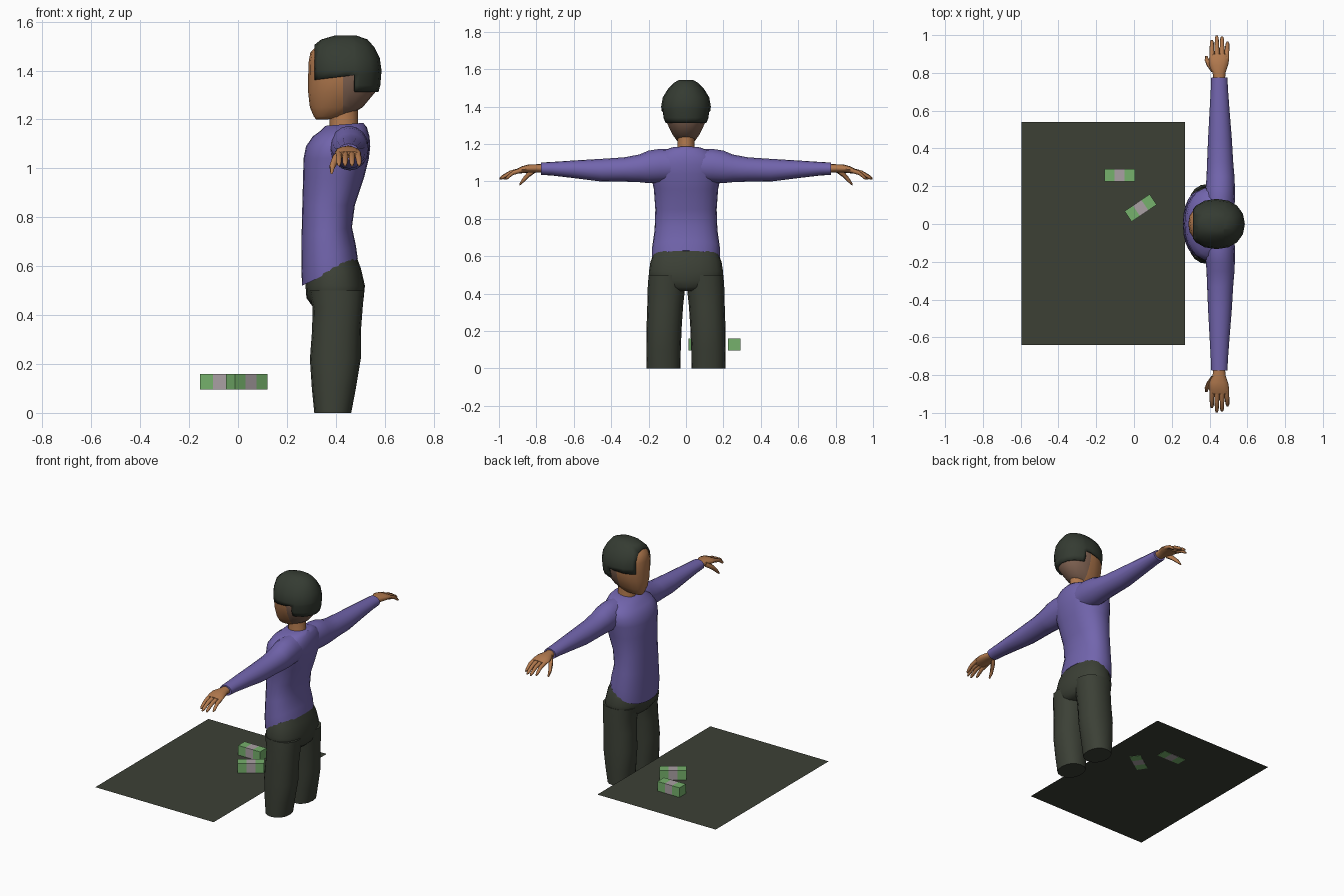
import bpy, bmesh, math
from mathutils import Vector, Matrix


def material(name, rgb):
    m = bpy.data.materials.new(name)
    m.diffuse_color = (*rgb, 1)
    return m


PURPLE = material("purple_knit", (.168, .130, .420))
TROUSER = material("dark_olive_cloth", (.045, .052, .037))
HAIR = material("dark_hair", (.035, .044, .032))
MAT = material("olive_mat", (.045, .051, .036))
SKIN = material("warm_skin", (.44, .19, .075))
NAPE = material("dull_skin", (.22, .125, .085))
GREEN = material("note_green", (.18, .44, .15))
BAND = material("paper_band", (.40, .35, .37))


def finish(name, bm, mats, angle=40):
    bmesh.ops.recalc_face_normals(bm, faces=bm.faces)
    me = bpy.data.meshes.new(name)
    bm.to_mesh(me)
    bm.free()
    for m in mats:
        me.materials.append(m)
    me.shade_smooth()
    me.set_sharp_from_angle(angle=math.radians(angle))
    ob = bpy.data.objects.new(name, me)
    bpy.context.collection.objects.link(ob)
    return ob


def loft(rings, n=16, power=1.0):
    """Skin a closed tube through rings of (centre, half axis u, half axis v)."""
    bm = bmesh.new()
    loops = []
    for c, u, v in rings:
        loop = []
        for i in range(n):
            a = 2 * math.pi * i / n
            ca, sa = math.cos(a), math.sin(a)
            ca = math.copysign(abs(ca) ** power, ca)
            sa = math.copysign(abs(sa) ** power, sa)
            loop.append(bm.verts.new(Vector(c) + Vector(u) * ca + Vector(v) * sa))
        loops.append(loop)
    for a, b in zip(loops, loops[1:]):
        for i in range(n):
            j = (i + 1) % n
            bm.faces.new((a[i], a[j], b[j], b[i]))
    bm.faces.new(loops[0])
    bm.faces.new(loops[-1])
    return bm


def upright(rows, y=0):
    """Rows of (z, front x, back x, half width, rise towards the back)."""
    return [(((f + b) / 2, y, z), ((b - f) / 2, 0, t), (0, w, 0))
            for z, f, b, w, t in rows]


# Torso of the jumper, hem dips at the front
finish("jumper_body", loft(upright([
    (.575, .262, .490, .182, .055), (.64, .259, .482, .182, .045),
    (.74, .260, .466, .168, .02), (.85, .263, .478, .164, 0),
    (.96, .266, .515, .172, 0), (1.04, .268, .535, .190, 0),
    (1.09, .278, .541, .195, 0), (1.13, .305, .538, .175, 0),
    (1.16, .335, .527, .130, .008), (1.18, .357, .512, .078, .006)]),
    24, .88), [PURPLE], 50)

# Hips and seat of the trousers
finish("trouser_hips", loft(upright([
    (.415, .34, .485, .07, 0), (.435, .305, .505, .15, 0),
    (.47, .280, .514, .198, 0), (.52, .276, .519, .198, 0),
    (.57, .280, .503, .190, .02), (.60, .285, .486, .178, .035)]),
    20, .85), [TROUSER], 60)

for s, side in ((-1, "left"), (1, "right")):
    # Trouser leg
    leg = [(0, .312, .463, .120, .090), (.10, .302, .482, .120, .092),
           (.22, .294, .502, .117, .094), (.34, .303, .503, .111, .096),
           (.43, .305, .510, .105, .100), (.50, .290, .516, .100, .100)]
    finish(side + "_trouser_leg", loft(
        [(((f + b) / 2, s * y, z), ((b - f) / 2, 0, 0), (0, w, 0))
         for z, f, b, y, w in leg], 16, .9), [TROUSER], 50)

    # Limbs along y: rows of (x, y, z, half x, half z)
    def limb(name, rows, mat, n=8):
        finish(name, loft([((x, s * y, z), (rx, 0, 0), (0, 0, rz))
                           for x, y, z, rx, rz in rows], n), [mat], 55)

    # Sleeve
    limb(side + "_sleeve", [
        (.455, .06, 1.085, .075, .088), (.455, .14, 1.084, .080, .090),
        (.457, .20, 1.078, .077, .087), (.458, .25, 1.070, .074, .074),
        (.456, .33, 1.064, .069, .065), (.455, .45, 1.060, .063, .061),
        (.453, .60, 1.065, .053, .047), (.452, .72, 1.068, .045, .036),
        (.452, .775, 1.068, .043, .033)], PURPLE, 16)
    # Palm
    limb(side + "_hand", [
        (.452, .76, 1.070, .030, .024), (.450, .80, 1.070, .034, .022),
        (.448, .84, 1.069, .050, .022), (.450, .875, 1.063, .054, .019),
        (.453, .90, 1.056, .048, .014)], SKIN, 12)
    # Fingers, drooping towards the tips
    for k, (x0, x1, tip) in enumerate(((.413, .412, .975), (.440, .438, .998),
                                       (.466, .466, .993), (.490, .495, .965))):
        mid = (.885 + tip) / 2
        limb(f"{side}_finger_{k + 1}", [
            (x0, .875, 1.062, .013, .013), ((x0 + x1) / 2, mid, 1.046, .012, .012),
            (x1, tip - .012, 1.022, .010, .010), (x1, tip, 1.014, .005, .005)], SKIN)
    # Thumb
    limb(side + "_thumb", [
        (.425, .805, 1.065, .016, .018), (.400, .84, 1.040, .016, .018),
        (.386, .868, 1.010, .012, .015), (.383, .890, .984, .006, .007)], SKIN)

# Neck
bm = loft(upright([(1.13, .37, .50, .055, 0), (1.18, .375, .49, .047, 0),
                   (1.25, .37, .49, .045, 0)]), 14)
finish("neck", bm, [SKIN], 60)

# Head, with a duller tone behind the ears
bm = loft(upright([
    (1.200, .320, .365, .022, 0), (1.212, .310, .445, .045, 0),
    (1.25, .294, .510, .073, 0), (1.31, .287, .560, .102, 0),
    (1.37, .287, .570, .116, 0), (1.43, .288, .566, .114, 0),
    (1.475, .296, .545, .095, 0), (1.515, .34, .51, .055, 0)]), 18, .9)
bmesh.ops.bisect_plane(bm, geom=bm.verts[:] + bm.edges[:] + bm.faces[:],
                       plane_co=(.43, 0, 0), plane_no=(1, 0, 0))
for f in bm.faces:
    f.material_index = int(f.calc_center_median().x > .43)
finish("head", bm, [SKIN, NAPE], 45)

# Hair cap: a dome trimmed at the forehead, temples and nape
bm = loft(upright([
    (1.29, .292, .568, .106, 0), (1.34, .288, .582, .126, 0),
    (1.40, .286, .587, .133, 0), (1.45, .286, .580, .124, 0),
    (1.495, .300, .558, .096, 0), (1.527, .340, .530, .065, 0),
    (1.543, .395, .485, .038, 0)]), 16, .92)


def cut(co, no, trim=False):
    bmesh.ops.bisect_plane(bm, geom=bm.verts[:] + bm.edges[:] + bm.faces[:],
                           plane_co=co, plane_no=no, clear_inner=trim)


cut((0, 0, 1.312), (0, 0, 1), True)
cut((.313, 0, 0), (1, 0, .0), True)
cut((.316, 0, 1.362), (-.12, 0, 1))
cut((.477, 0, 0), (1, 0, 0))
low = []
for f in bm.faces:
    c = f.calc_center_median()
    if c.x < .477 and c.z < 1.362 + .12 * (c.x - .316):
        low.append(f)
bmesh.ops.delete(bm, geom=low, context='FACES')
hair = finish("hair", bm, [HAIR], 35)
thick = hair.modifiers.new("thickness", 'SOLIDIFY')
thick.thickness = .012
thick.offset = -1

# Flat ground mat
bm = bmesh.new()
bm.faces.new([bm.verts.new((x, y, .097)) for x, y in
              ((-.595, -.64), (.27, -.64), (.27, .54), (-.595, .54))])
finish("floor_mat", bm, [MAT])

# Banded stacks of notes
for k, (x, y, turn) in enumerate(((-.076, .258, 0), (.035, .085, 34))):
    bm = bmesh.new()
    bmesh.ops.create_cube(bm, size=1, matrix=Matrix.Diagonal((.16, .067, .065, 1)))
    for cx in (-.027, .027):
        cut((cx, 0, 0), (1, 0, 0))
    for f in bm.faces:
        f.material_index = int(abs(f.calc_center_median().x) < .026)
    bm.transform(Matrix.Translation((x, y, .1275)) @
                 Matrix.Rotation(math.radians(turn), 4, 'Z'))
    finish(f"note_stack_{k + 1}", bm, [GREEN, BAND], 30)
